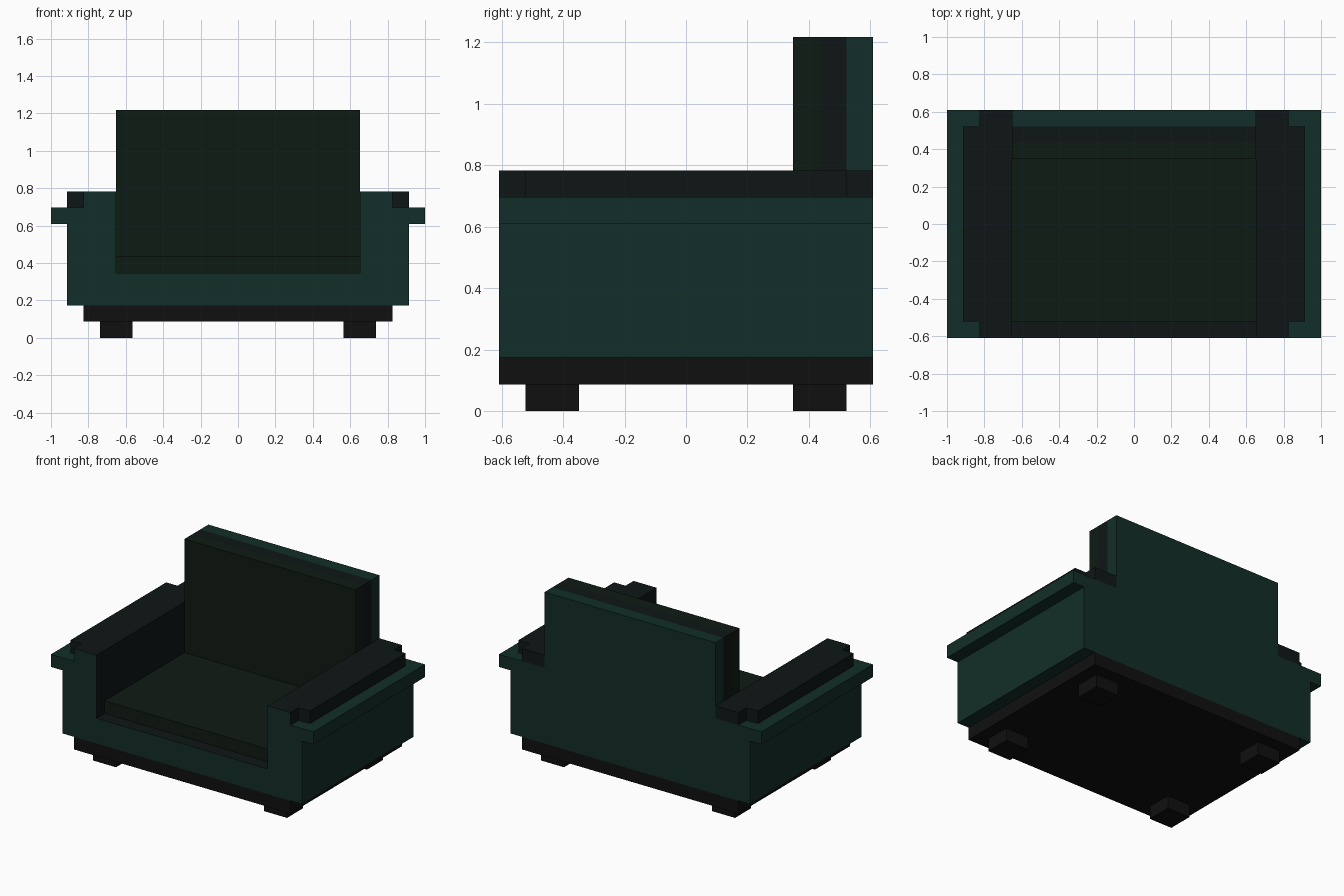
import bpy, bmesh

if "Cube" in bpy.data.objects:
    bpy.data.objects.remove(bpy.data.objects["Cube"])

U = 2 / 23  # one block of the grid


def material(name, rgb):
    m = bpy.data.materials.new(name)
    m.diffuse_color = (*rgb, 1)
    m.use_nodes = True
    m.node_tree.nodes["Principled BSDF"].inputs["Base Color"].default_value = m.diffuse_color
    return m


GREEN = material("green", (0.006, 0.027, 0.021))
SLATE = material("slate", (0.0045, 0.0080, 0.0080))
OLIVE = material("olive", (0.0048, 0.0105, 0.0065))
BLACK = material("black", (0.0050, 0.0050, 0.0050))


def extrude(name, profile, y0, y1, mat, other=None, rule=None):
    """Extrude an x-z outline along y; faces matching rule get the other material."""
    bm = bmesh.new()
    face = bm.faces.new([bm.verts.new((x * U, y0 * U, z * U)) for x, z in profile])
    ext = bmesh.ops.extrude_face_region(bm, geom=[face])["geom"]
    bmesh.ops.translate(bm, vec=(0, (y1 - y0) * U, 0),
                        verts=[g for g in ext if isinstance(g, bmesh.types.BMVert)])
    bmesh.ops.recalc_face_normals(bm, faces=bm.faces)
    for f in bm.faces:
        if rule and rule(f.calc_center_median() / U, f.normal):
            f.material_index = 1
    mesh = bpy.data.meshes.new(name)
    bm.to_mesh(mesh)
    bm.free()
    mesh.materials.append(mat)
    if other:
        mesh.materials.append(other)
    ob = bpy.data.objects.new(name, mesh)
    bpy.context.collection.objects.link(ob)
    return ob


def box(name, x, y, z, mat, other=None, rule=None):
    outline = [(x[0], z[0]), (x[1], z[0]), (x[1], z[1]), (x[0], z[1])]
    return extrude(name, outline, *y, mat, other, rule)


# Feet and plinth
for sx, side in ((-1, "left"), (1, "right")):
    for sy, end in ((-1, "front"), (1, "back")):
        box(f"{end}_{side}_foot", sorted((6.5 * sx, 8.5 * sx)),
            sorted((4 * sy, 6 * sy)), (0, 1), BLACK)
box("plinth", (-9.5, 9.5), (-7, 7), (1, 2), BLACK)

# U-shaped body with side ledges, dark lining inside the seat well
half = [(10.5, 2), (10.5, 7), (11.5, 7), (11.5, 8), (7.5, 8), (7.5, 4)]
extrude("body", half + [(-x, z) for x, z in reversed(half)], -7, 7, GREEN, SLATE,
        lambda c, n: abs(n.y) < 0.5 and abs(c.x) < 7.6 and c.z > 3)

# Arm pads: green front end, narrower outer step
for s, side in ((-1, "left"), (1, "right")):
    box(f"{side}_arm_pad", sorted((7.5 * s, 9.5 * s)), (-7, 7), (8, 9),
        SLATE, GREEN, lambda c, n: n.y < -0.5)
    box(f"{side}_arm_pad_step", sorted((9.5 * s, 10.5 * s)), (-6, 6), (8, 9), SLATE)

# Layered backrest and seat cushion
box("backrest_shell", (-7.5, 7.5), (6, 7), (4, 14), GREEN)
box("backrest_lining", (-7.5, 7.5), (5, 6), (4, 14), SLATE)
box("backrest_cushion", (-7.5, 7.5), (4, 5), (4, 14), OLIVE)
box("seat_cushion", (-7.5, 7.5), (-6, 4), (4, 5), OLIVE)
